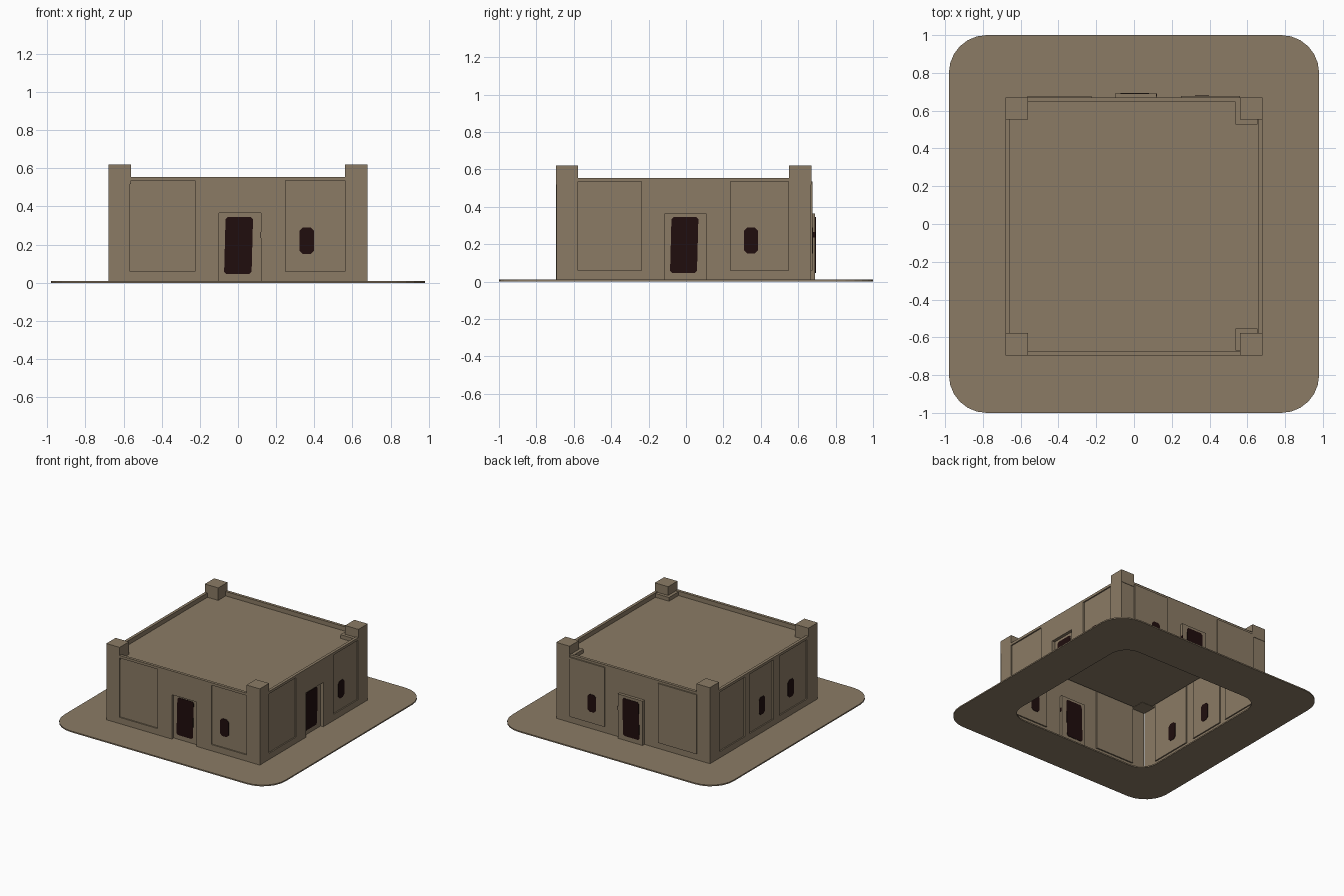
import bpy, bmesh, math
from mathutils import Vector

cube = bpy.data.objects.get("Cube")
if cube:
    bpy.data.objects.remove(cube, do_unlink=True)


def material(name, rgb):
    m = bpy.data.materials.new(name)
    m.use_nodes = True
    m.diffuse_color = (*rgb, 1)
    bsdf = m.node_tree.nodes["Principled BSDF"]
    bsdf.inputs["Base Color"].default_value = (*rgb, 1)
    bsdf.inputs["Roughness"].default_value = 0.9
    return m


CLAY = material("sandy clay", (0.258, 0.198, 0.130))
DARK = material("dark opening", (0.014, 0.004, 0.004))

W, FRONT, BACK = 0.68, -0.695, 0.67      # building outline
MID = (FRONT + BACK) / 2
WALL_TOP, ROOF, TOWER_TOP = 0.555, 0.52, 0.62


def finish(name, bm, mat, outward=None):
    bmesh.ops.remove_doubles(bm, verts=bm.verts, dist=0.0001)
    bmesh.ops.recalc_face_normals(bm, faces=bm.faces)
    if outward is not None:
        if sum(f.normal.dot(outward) * f.calc_area() for f in bm.faces) < 0:
            bmesh.ops.reverse_faces(bm, faces=bm.faces)
    me = bpy.data.meshes.new(name)
    bm.to_mesh(me)
    bm.free()
    me.materials.append(mat)
    ob = bpy.data.objects.new(name, me)
    bpy.context.collection.objects.link(ob)
    return ob


def quad(bm, points):
    return bm.faces.new([bm.verts.new(p) for p in points])


def box(name, lo, hi, mat):
    bm = bmesh.new()
    bmesh.ops.create_cube(bm, size=1)
    for v in bm.verts:
        v.co = [a + (b - a) * (c + 0.5) for a, b, c in zip(lo, hi, v.co)]
    return finish(name, bm, mat)


def rounded_rect(hx, hy, r, steps=6):
    pts = []
    for k, (sx, sy) in enumerate([(1, 1), (-1, 1), (-1, -1), (1, -1)]):
        for i in range(steps + 1):
            a = math.pi / 2 * (k + i / steps)
            pts.append((sx * (hx - r) + r * math.cos(a), sy * (hy - r) + r * math.sin(a)))
    return pts


def wall(name, place, outward, panels):
    """Thin wall sheet; panels are (u0, u1, z0, z1, depth) and are pushed in."""
    us = sorted({-W, W, *[p[0] for p in panels], *[p[1] for p in panels]})
    zs = sorted({0, WALL_TOP, *[p[2] for p in panels], *[p[3] for p in panels]})

    def depth(i, j):
        u, z = (us[i] + us[i + 1]) / 2, (zs[j] + zs[j + 1]) / 2
        return next((p[4] for p in panels if p[0] < u < p[1] and p[2] < z < p[3]), 0)

    bm = bmesh.new()
    for i in range(len(us) - 1):
        for j in range(len(zs) - 1):
            d, (u0, u1), (z0, z1) = depth(i, j), us[i:i + 2], zs[j:j + 2]
            quad(bm, [place(u0, d, z0), place(u1, d, z0), place(u1, d, z1), place(u0, d, z1)])
            # reveals between neighbouring depths
            if i + 2 < len(us) and depth(i + 1, j) != d:
                e = depth(i + 1, j)
                quad(bm, [place(u1, d, z0), place(u1, e, z0), place(u1, e, z1), place(u1, d, z1)])
            if j + 2 < len(zs) and depth(i, j + 1) != d:
                e = depth(i, j + 1)
                quad(bm, [place(u0, d, z1), place(u1, d, z1), place(u1, e, z1), place(u0, e, z1)])
    finish(name, bm, CLAY, Vector(outward))


def opening(name, place, u, z, hw, hh, cut, d, lean=0.0):
    """Dark thin plate with clipped corners, straddling the sheet."""
    outline = []
    for su, sz in [(1, 1), (-1, 1), (-1, -1), (1, -1)]:
        pair = [(su * hw, sz * (hh - cut)), (su * (hw - cut), sz * hh)]
        outline += pair if su * sz > 0 else pair[::-1]
    bm = bmesh.new()
    rings = [[bm.verts.new(place(u + a + lean * b / hh, d + t, z + b)) for a, b in outline]
             for t in (-0.003, 0.003)]
    for ring in rings:
        bm.faces.new(ring)
    for k in range(len(outline)):
        n = (k + 1) % len(outline)
        bm.faces.new([rings[0][k], rings[0][n], rings[1][n], rings[1][k]])
    finish(name, bm, DARK)


# Ground plate: rounded ring, open under the building
bm = bmesh.new()
loops = [[(x, y, z) for x, y in rounded_rect(*size)]
         for size, z in [((0.98, 1, 0.2), 0), ((0.98, 1, 0.2), 0.01),
                         ((0.64, 0.65, 0.14), 0.01), ((0.64, 0.65, 0.14), 0)]]
for k in range(4):
    a, b = loops[k], loops[(k + 1) % 4]
    for i in range(len(a)):
        n = (i + 1) % len(a)
        quad(bm, [a[i], a[n], b[n], b[i]])
finish("ground_plate", bm, CLAY)

# Walls: three with a door and one window, one with three panels
BLANK = (-0.565, -0.225, 0.06, 0.535, 0.01)
WINDOW = (0.25, 0.56, 0.06, 0.535, 0.01)
DOOR = (-0.1, 0.12, 0, 0.365, 0.024)
places = {
    "front": (lambda u, d, z: (u, FRONT + d, z), (0, -1, 0)),
    "back": (lambda u, d, z: (u, BACK - 0.003 + d, z), (0, 1, 0)),
    "left": (lambda u, d, z: (W - d, u + MID, z), (1, 0, 0)),
    "right": (lambda u, d, z: (-W + d, u + MID, z), (-1, 0, 0)),
}
for side, (place, outward) in places.items():
    if side == "right":
        panels = [(-0.55, -0.2, 0.06, 0.535, 0.01), (-0.12, 0.18, 0.06, 0.535, 0.01),
                  (0.24, 0.56, 0.06, 0.535, 0.01)]
        windows = [-0.355, 0.01]
    else:
        panels = [BLANK, WINDOW, DOOR]
        windows = [0.36]
        opening(side + "_door", place, 0.003, 0.195, 0.072, 0.15, 0.012, DOOR[4], 0.004)
    wall(side + "_wall", place, outward, panels)
    for n, u in enumerate(windows):
        opening(f"{side}_window_{n + 1}", place, u, 0.22, 0.038, 0.07, 0.018, 0.01)

# Small dark marks on the door reveals
for side, y in (("front", FRONT), ("back", BACK)):
    box(side + "_door_mark", (0.117, y + 0.006, 0.235), (0.123, y + 0.022, 0.265), DARK)

# Roof: sunken tray with a narrow parapet rim
bm = bmesh.new()


def rect(inset, z):
    return [(-W + inset, FRONT + inset, z), (W - inset, FRONT + inset, z),
            (W - inset, BACK - inset, z), (-W + inset, BACK - inset, z)]


rings = [rect(0, WALL_TOP), rect(0.023, WALL_TOP), rect(0.023, ROOF)]
for a, b in zip(rings, rings[1:]):
    for i in range(4):
        n = (i + 1) % 4
        quad(bm, [a[i], a[n], b[n], b[i]])
quad(bm, rings[-1])
finish("roof", bm, CLAY, Vector((0, 0, 1)))

# Corner towers, with a low step beside the two on the left
T = 0.118
for xn, x in (("left", W - T), ("right", -W)):
    for yn, y in (("front", FRONT), ("back", BACK - T)):
        box(f"{yn}_{xn}_tower", (x, y, ROOF - 0.002), (x + T, y + T, TOWER_TOP), CLAY)
        if xn == "left":
            dy = 0.025 if yn == "front" else -0.025
            box(f"{yn}_{xn}_step", (x - 0.025, y + dy, ROOF - 0.002),
                (x + T - 0.025, y + T + dy, 0.55), CLAY)
